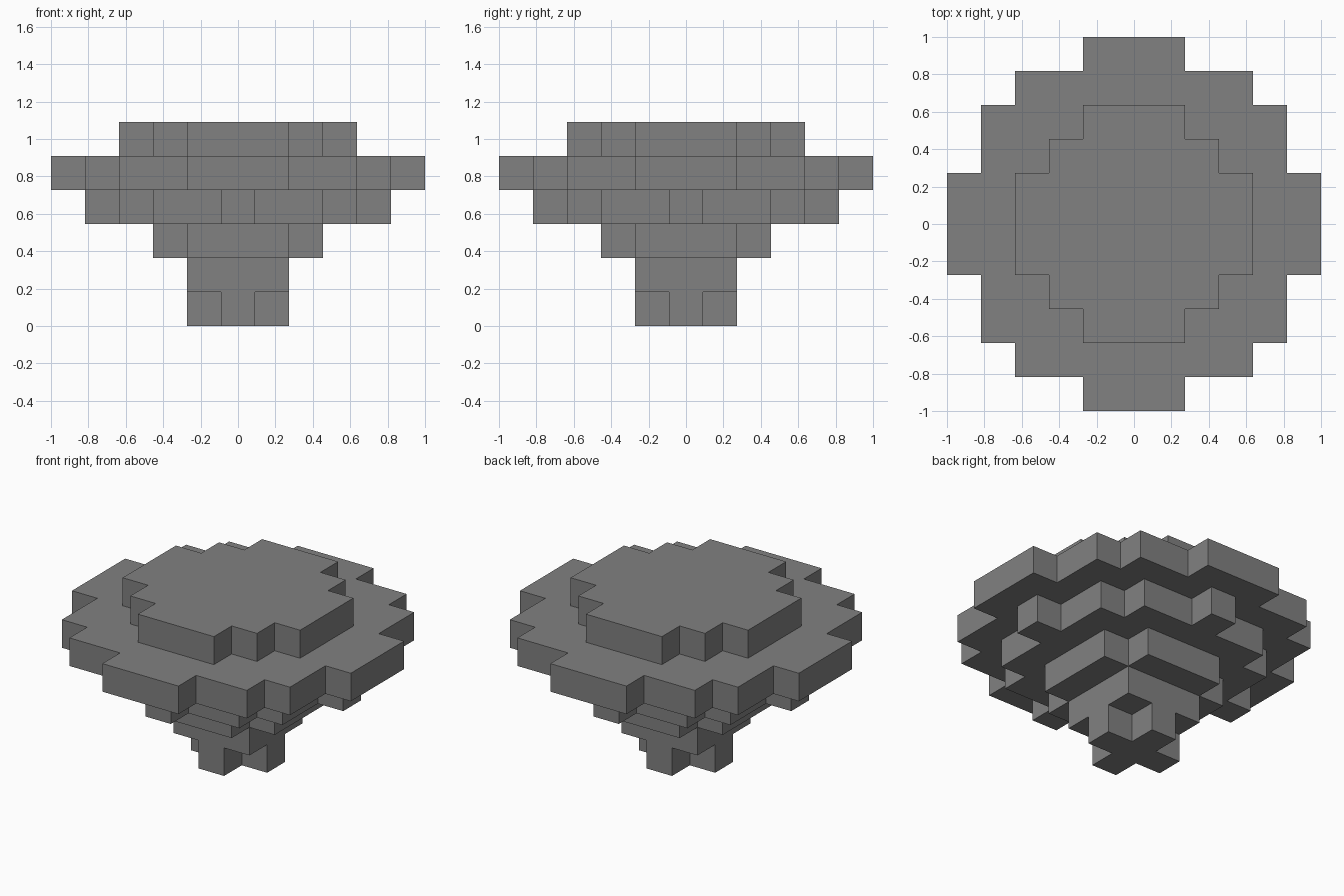
import bpy
import bmesh

cube = bpy.data.objects.get("Cube")
if cube:
    bpy.data.objects.remove(cube, do_unlink=True)

UNIT = 2 / 11  # edge of one block

grey = bpy.data.materials.new("stone_grey")
grey.use_nodes = True
colour = (0.22, 0.22, 0.22, 1)
grey.diffuse_color = colour
grey.node_tree.nodes["Principled BSDF"].inputs["Base Color"].default_value = colour


def stepped_outline(steps):
    """Full outline of a stepped disc from (half x, half y) corners of one quarter."""
    quarter = []
    for i, (x, y) in enumerate(steps):
        if i:
            quarter.append((x, steps[i - 1][1]))  # inner corner
        quarter.append((x, y))
    points = []
    for sx, sy in ((1, 1), (-1, 1), (-1, -1), (1, -1)):
        run = quarter if sx * sy > 0 else quarter[::-1]
        points += [(sx * x, sy * y) for x, y in run]
    return points


def layer(name, level, steps):
    """One block-high slab with a stepped outline."""
    bm = bmesh.new()
    base = [bm.verts.new((x * UNIT, y * UNIT, level * UNIT))
            for x, y in stepped_outline(steps)]
    face = bm.faces.new(base)
    top = bmesh.ops.extrude_face_region(bm, geom=[face], use_keep_orig=True)
    verts = [v for v in top["geom"] if isinstance(v, bmesh.types.BMVert)]
    bmesh.ops.translate(bm, verts=verts, vec=(0, 0, UNIT))
    bmesh.ops.recalc_face_normals(bm, faces=bm.faces[:])
    mesh = bpy.data.meshes.new(name)
    bm.to_mesh(mesh)
    bm.free()
    mesh.materials.append(grey)
    bpy.context.collection.objects.link(bpy.data.objects.new(name, mesh))


# Slabs from the foot up, sized in blocks
layer("cross_foot", 0, [(1.5, 0.5), (0.5, 1.5)])
layer("square_stem", 1, [(1.5, 1.5)])
layer("lower_step", 2, [(2.5, 1.5), (1.5, 2.5)])
layer("middle_step", 3, [(4.5, 0.5), (3.5, 2.5), (2.5, 3.5), (0.5, 4.5)])
layer("wide_rim", 4, [(5.5, 1.5), (4.5, 3.5), (3.5, 4.5), (1.5, 5.5)])
layer("top_plateau", 5, [(3.5, 1.5), (2.5, 2.5), (1.5, 3.5)])
